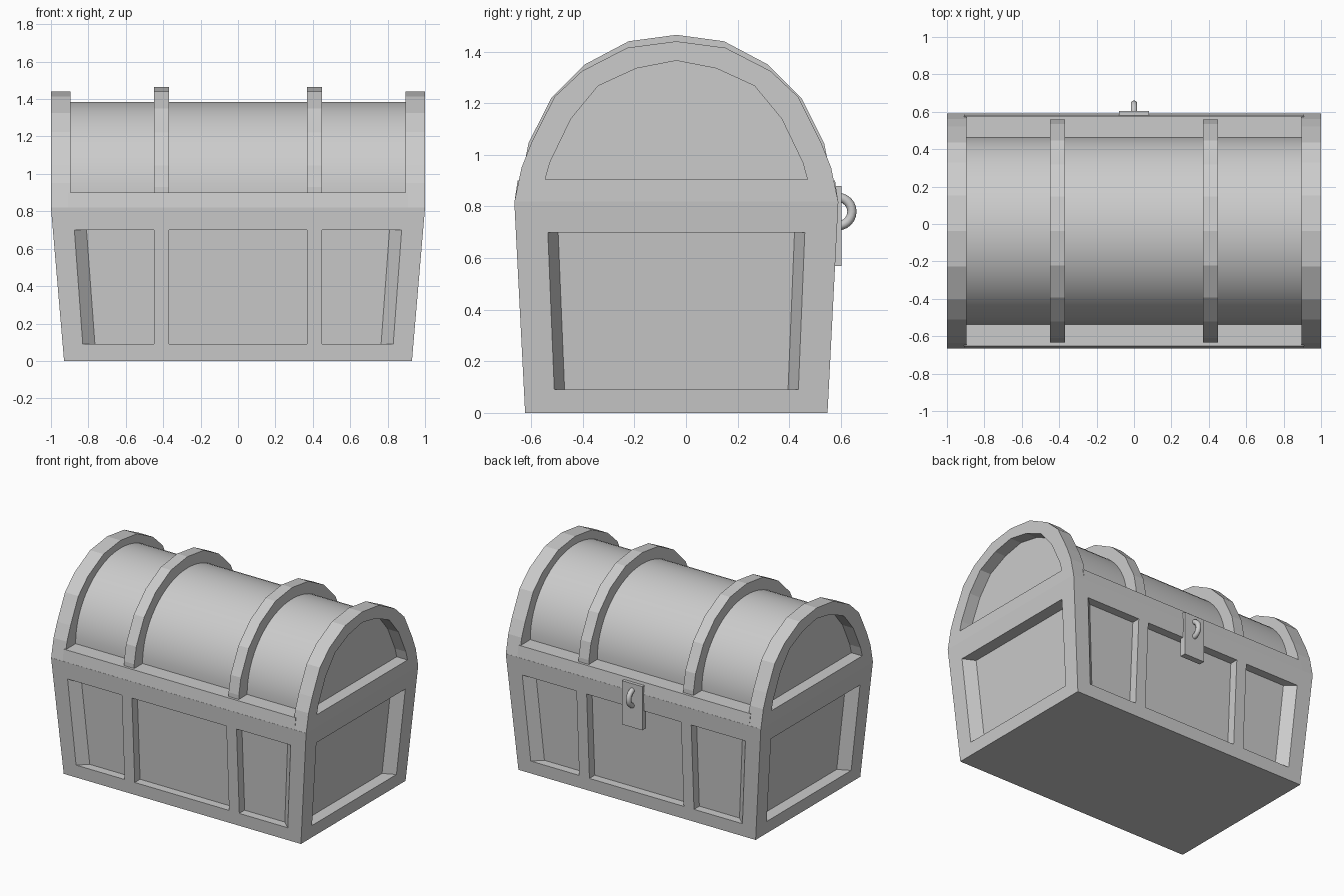
import bpy, bmesh
from math import sin, cos, pi

if "Cube" in bpy.data.objects:
    bpy.data.objects.remove(bpy.data.objects["Cube"])

CY = -0.0375                      # depth centre of the chest
SEAM, LEDGE = 0.82, 0.90          # top of body, top of lid rim


def make(name, verts, faces):
    bm = bmesh.new()
    vs = [bm.verts.new(v) for v in verts]
    for f in faces:
        bm.faces.new([vs[i] for i in f])
    bmesh.ops.recalc_face_normals(bm, faces=bm.faces)
    me = bpy.data.meshes.new(name)
    bm.to_mesh(me)
    bm.free()
    ob = bpy.data.objects.new(name, me)
    bpy.context.collection.objects.link(ob)
    return ob


def hexa(name, corners):
    # corners: four bottom then four top, same winding
    return make(name, corners, [(0, 1, 2, 3), (4, 5, 6, 7)] +
                [(i, (i + 1) % 4, (i + 1) % 4 + 4, i + 4) for i in range(4)])


def prism(name, half, x0, x1):
    # half profile (offset, z) running from the foot to the crown, mirrored in y
    pts = [(CY - d, z) for d, z in half] + \
          [(CY + d, z) for d, z in reversed(half) if d > 1e-6]
    n = len(pts)
    verts = [(x, y, z) for x in (x0, x1) for y, z in pts]
    faces = [tuple(range(n)), tuple(range(n, 2 * n))]
    faces += [(i, (i + 1) % n, (i + 1) % n + n, i + n) for i in range(n)]
    return make(name, verts, faces)


def cut(ob, cutter):
    cutter.hide_render = True
    m = ob.modifiers.new("cut", 'BOOLEAN')
    m.operation, m.object, m.solver = 'DIFFERENCE', cutter, 'EXACT'
    bpy.context.view_layer.objects.active = ob
    bpy.ops.object.modifier_apply(modifier=m.name)
    bpy.data.objects.remove(cutter)


def half_x(z):
    return 0.93 + 0.07 * z / SEAM


def half_y(z):
    return 0.586 + 0.042 * z / SEAM


def panel_cutter(axis, sign, depth, left, right):
    # each edge: (u at bottom, u at top, inward chamfer over the depth)
    corners = []
    for k, z in enumerate((0.09, 0.70)):
        w = (half_x if axis == 'x' else half_y)(z)
        for edge, s, out in ((left, -1, 1), (right, 1, 1), (right, 1, -1), (left, -1, -1)):
            u = edge[k] + s * out * edge[2]
            v = sign * (w + out * depth)
            corners.append((v, CY + u, z) if axis == 'x' else (u, CY + v, z))
    return hexa("panel_cutter", corners)


# Tapered body with sunken panels; the bars between the panels stay flush
body = hexa("chest_body", [(sx * half_x(z), CY + sy * half_y(z), z) for z in (0, SEAM)
                           for sx, sy in ((-1, -1), (1, -1), (1, 1), (-1, 1))])
for s in (-1, 1):
    cut(body, panel_cutter('y', s, 0.06, (-0.83, -0.875, 0.065), (-0.45, -0.45, 0)))
    cut(body, panel_cutter('y', s, 0.06, (-0.37, -0.37, 0), (0.37, 0.37, 0)))
    cut(body, panel_cutter('y', s, 0.06, (0.45, 0.45, 0), (0.83, 0.875, 0.065)))
    cut(body, panel_cutter('x', s, 0.085, (-0.473, -0.498, 0.04), (0.473, 0.498, 0.04)))

# Lid rim
prism("lid_rim", [(0.627, SEAM), (0.615, LEDGE)], -0.91, 0.91)

# Lid end arches with sunken half-round panels
arch = [(0.627, SEAM), (0.60, 0.95), (0.56, 1.05), (0.472, 1.225),
        (0.365, 1.325), (0.19, 1.415), (0, 1.44)]
opening = [(0.508, 0.905), (0.49, 0.97), (0.408, 1.14), (0.303, 1.267),
           (0.155, 1.335), (0, 1.365)]
for side, s in (("left", -1), ("right", 1)):
    end = prism("lid_end_" + side, arch, s * 0.895, s * 1.0)
    cut(end, prism("arch_cutter", opening, s * 0.915, s * 1.1))

# Smooth barrel of the lid
barrel = prism("lid_barrel", [(0.503, 0.86)] + [
    (0.503 * cos(a), LEDGE + 0.485 * sin(a)) for a in [i * pi / 32 for i in range(16)]
] + [(0, 1.385)], -0.9, 0.9)
bpy.ops.object.select_all(action='DESELECT')
barrel.select_set(True)
bpy.context.view_layer.objects.active = barrel
bpy.ops.object.shade_smooth_by_angle(angle=0.6)

# Faceted straps over the lid
strap = [(0.598, 0.86), (0.596, 0.93), (0.573, 1.045), (0.485, 1.22),
         (0.355, 1.35), (0.185, 1.44), (0, 1.465)]
for side, s in (("left", -1), ("right", 1)):
    prism("lid_strap_" + side, strap, s * 0.41 - 0.04, s * 0.41 + 0.04)

# Lock plate and ring
hexa("lock_plate", [(x, y, z) for z in (0.57, 0.88)
                    for x, y in ((-0.08, 0.56), (0.08, 0.56), (0.08, 0.603), (-0.08, 0.603))])
bpy.ops.mesh.primitive_torus_add(location=(0, 0.588, 0.78), rotation=(0, pi / 2, 0),
                                 major_radius=0.055, minor_radius=0.018,
                                 major_segments=24, minor_segments=10)
bpy.context.object.name = "lock_ring"
bpy.ops.object.shade_smooth()
